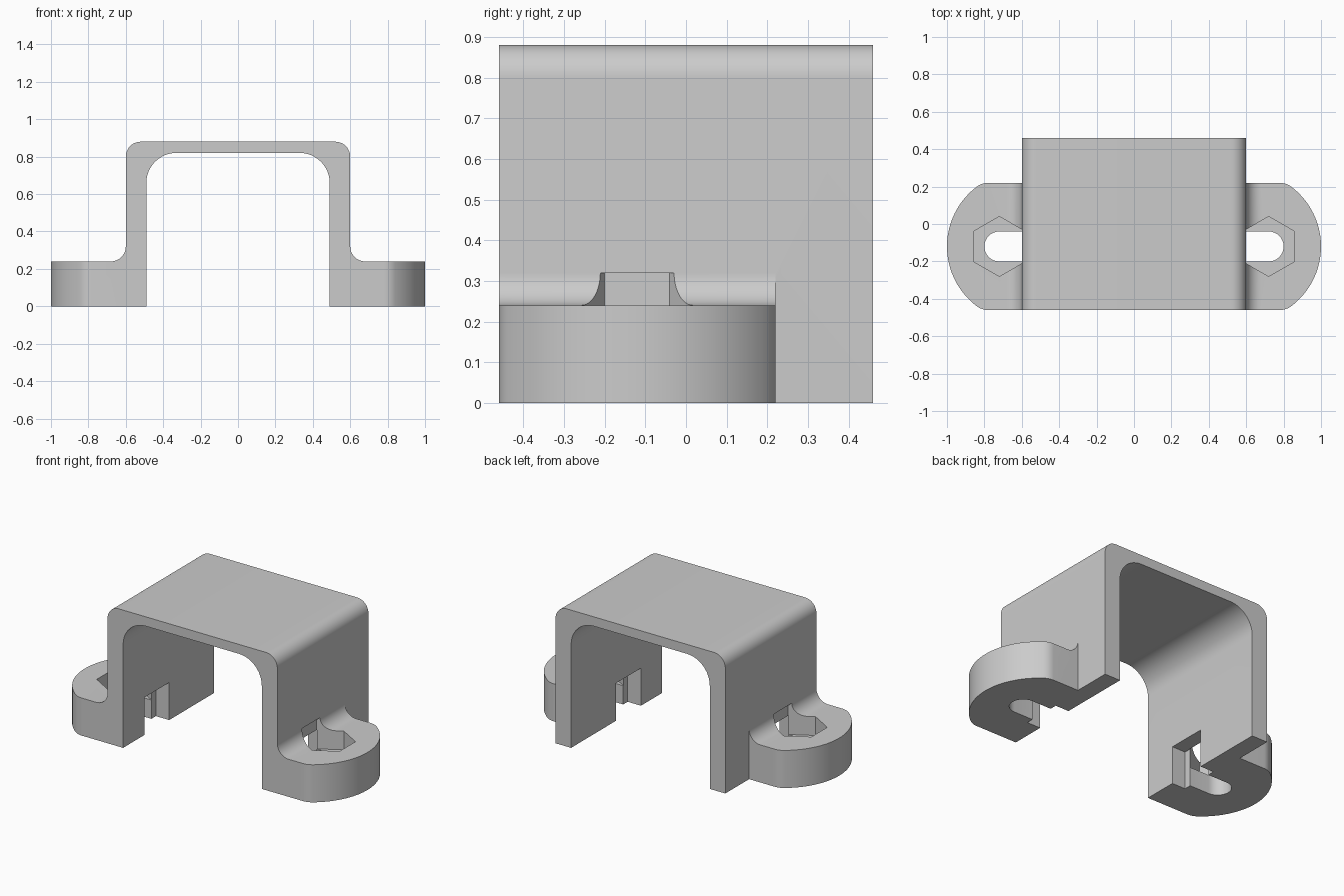
import bpy, bmesh
from math import sin, cos, pi, atan2, radians, sqrt

cube = bpy.data.objects.get("Cube")
if cube:
    bpy.data.objects.remove(cube)

MID = -0.12          # y of the ear centre line
EAR_TOP = 0.24

grey = bpy.data.materials.new("plain grey")
grey.use_nodes = True
COLOUR = (0.6, 0.6, 0.6, 1)
grey.diffuse_color = COLOUR
grey.node_tree.nodes["Principled BSDF"].inputs["Base Color"].default_value = COLOUR


def arc(cx, cy, r, start, end, n=12):
    return [(cx + r * cos(start + (end - start) * i / n),
             cy + r * sin(start + (end - start) * i / n)) for i in range(n + 1)]


def prism(name, points, low, high, axis="z"):
    """Extrude a flat outline along z (points are x, y) or y (points are x, z)."""
    bm = bmesh.new()
    place = (lambda p: (p[0], p[1], low)) if axis == "z" else (lambda p: (p[0], low, p[1]))
    face = bm.faces.new([bm.verts.new(place(p)) for p in points])
    new = bmesh.ops.extrude_face_region(bm, geom=[face])["geom"]
    move = (0, 0, high - low) if axis == "z" else (0, high - low, 0)
    bmesh.ops.translate(bm, vec=move, verts=[v for v in new if isinstance(v, bmesh.types.BMVert)])
    bmesh.ops.recalc_face_normals(bm, faces=bm.faces)
    mesh = bpy.data.meshes.new(name)
    bm.to_mesh(mesh)
    bm.free()
    mesh.materials.append(grey)
    obj = bpy.data.objects.new(name, mesh)
    bpy.context.collection.objects.link(obj)
    return obj


def combine(target, other, operation):
    """Apply a boolean and remove the helper."""
    mod = target.modifiers.new(operation.lower(), "BOOLEAN")
    mod.object, mod.operation, mod.solver = other, operation, "EXACT"
    bpy.context.view_layer.objects.active = target
    bpy.ops.object.modifier_apply(modifier=mod.name)
    bpy.data.objects.remove(other)


# Arched body: outer and inner outlines with rounded shoulders
outer = [(0.6, 0)] + arc(0.52, 0.8, 0.08, 0, pi / 2)
inner = [(0.49, 0)] + arc(0.33, 0.66, 0.16, 0, pi / 2)
flip = lambda pts: [(-x, z) for x, z in reversed(pts)]
bracket = prism("bracket", outer + flip(outer) + flip(inner)[::-1] + inner[::-1],
                -0.46, 0.46, "y")

# Ear: side profile with a fillet up the wall, trimmed to a rounded plan
ear = prism("ear", [(0.55, 0), (1.1, 0), (1.1, EAR_TOP)]
            + arc(0.68, 0.32, 0.08, -pi / 2, -pi) + [(0.55, 0.32)],
            MID - 0.34, MID + 0.34, "y")
R, r = 0.4, 0.1
dx, dy = sqrt((R - r) ** 2 - (0.34 - r) ** 2), 0.34 - r
turn = atan2(dy, dx)
half = arc(0.6, 0, R, 0, turn, 18) + arc(0.6 + dx, dy, r, turn, pi / 2, 8)[1:] + [(0.5, 0.34)]
plan = [(x, y + MID) for x, y in half] + [(x, MID - y) for x, y in reversed(half[1:])]
combine(ear, prism("ear_plan", plan, -0.1, 0.5), "INTERSECT")
combine(bracket, ear, "UNION")

# Bolt slot, hexagonal nut recess and the pocket in the inner wall
slot = arc(0.72, MID, 0.08, -pi / 2, pi / 2, 16) + [(0.53, MID + 0.08), (0.53, MID - 0.08)]
combine(bracket, prism("slot", slot, -0.1, 0.2), "DIFFERENCE")
hexagon = arc(0.72, MID, 0.16, pi / 6, pi / 6 + 5 * pi / 3, 5)
combine(bracket, prism("nut_recess", hexagon, 0.12, 0.32), "DIFFERENCE")
pocket = [(0.4, MID - 0.125), (0.584, MID - 0.125), (0.584, MID + 0.125), (0.4, MID + 0.125)]
combine(bracket, prism("wall_pocket", pocket, -0.1, EAR_TOP), "DIFFERENCE")

# Mirror the finished half to the other side
mirror = bracket.modifiers.new("mirror", "MIRROR")
mirror.use_bisect_axis[0] = True
bpy.context.view_layer.objects.active = bracket
bpy.ops.object.modifier_apply(modifier=mirror.name)

bpy.ops.object.select_all(action="DESELECT")
bracket.select_set(True)
bpy.ops.object.shade_smooth_by_angle(angle=radians(30))
